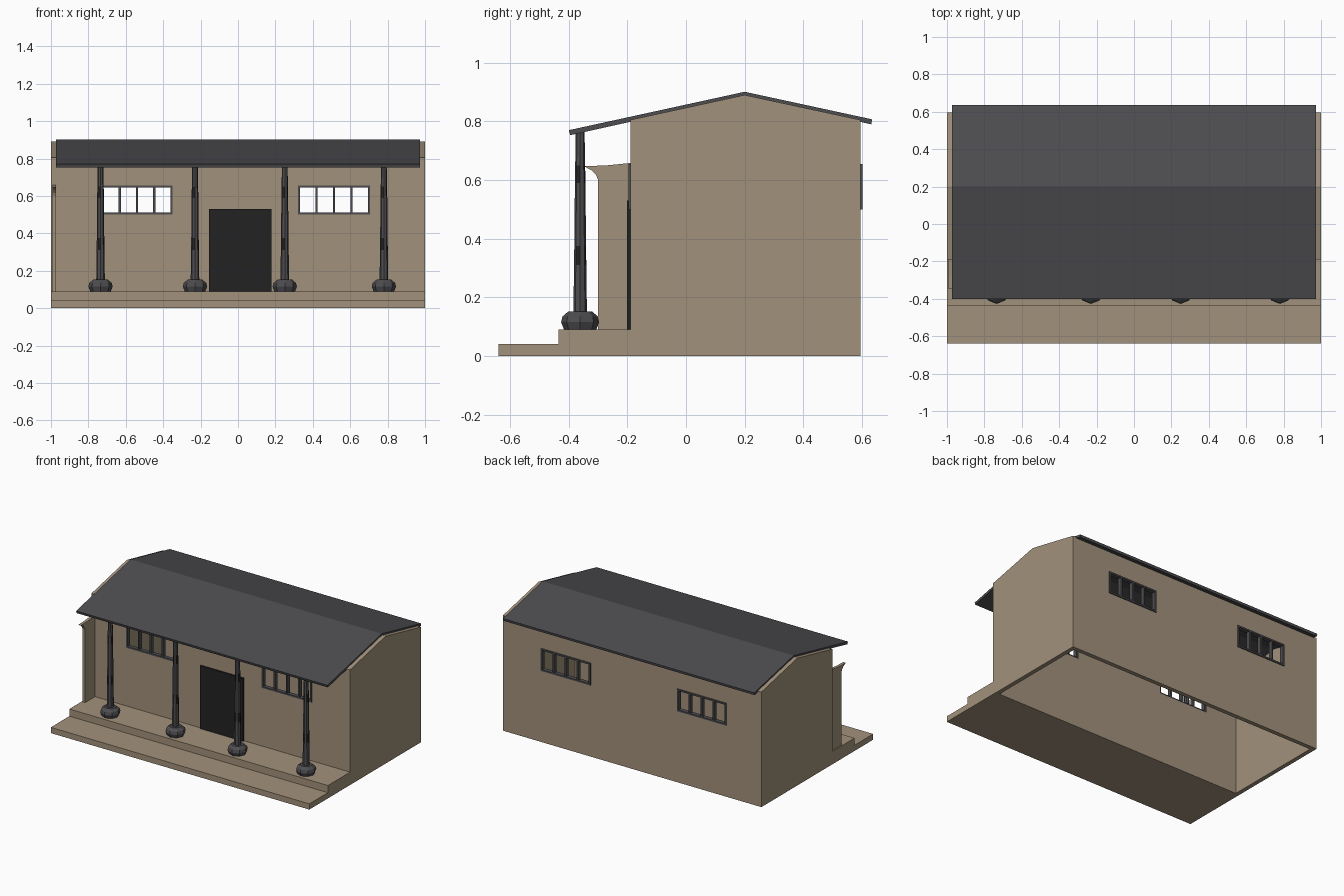
import bpy, bmesh, math
from mathutils import Vector

if "Cube" in bpy.data.objects:
    bpy.data.objects.remove(bpy.data.objects["Cube"], do_unlink=True)


def material(name, rgb):
    m = bpy.data.materials.new(name)
    m.use_nodes = True
    m.diffuse_color = (*rgb, 1)
    bsdf = m.node_tree.nodes["Principled BSDF"]
    bsdf.inputs["Base Color"].default_value = (*rgb, 1)
    bsdf.inputs["Roughness"].default_value = 0.8
    return m


PLASTER = material("tan_plaster", (0.36, 0.285, 0.198))
SLATE = material("slate_grey", (0.075, 0.075, 0.082))
BLACK = material("charcoal", (0.016, 0.016, 0.016))


def finish(name, bm, *mats):
    bmesh.ops.recalc_face_normals(bm, faces=bm.faces)
    mesh = bpy.data.meshes.new(name)
    bm.to_mesh(mesh)
    bm.free()
    for m in mats:
        mesh.materials.append(m)
    ob = bpy.data.objects.new(name, mesh)
    bpy.context.collection.objects.link(ob)
    return ob


def add_box(bm, x, y, z):
    """Box from (min, max) pairs."""
    verts = bmesh.ops.create_cube(bm, size=1)["verts"]
    for v in verts:
        v.co = Vector([(a + b) / 2 + c * (b - a) for c, (a, b) in zip(v.co, (x, y, z))])


def box(name, x, y, z, mat):
    bm = bmesh.new()
    add_box(bm, x, y, z)
    return finish(name, bm, mat)


def prism(name, profile, x0, x1, mat):
    """Extrude a (y, z) outline along x."""
    bm = bmesh.new()
    face = bm.faces.new([bm.verts.new((x0, y, z)) for y, z in profile])
    ext = bmesh.ops.extrude_face_region(bm, geom=[face])["geom"]
    bmesh.ops.translate(bm, vec=(x1 - x0, 0, 0),
                        verts=[g for g in ext if isinstance(g, bmesh.types.BMVert)])
    return finish(name, bm, mat)


def cut(target, cutters):
    for c in cutters:
        c.hide_render = True
        mod = target.modifiers.new("cut", 'BOOLEAN')
        mod.operation, mod.solver, mod.object = 'DIFFERENCE', 'EXACT', c
    bpy.context.view_layer.update()
    deps = bpy.context.evaluated_depsgraph_get()
    mesh = bpy.data.meshes.new_from_object(target.evaluated_get(deps))
    target.modifiers.clear()
    target.data = mesh
    for c in cutters:
        bpy.data.objects.remove(c, do_unlink=True)


FRONT, BACK, RIDGE = -0.19, 0.595, 0.2
WINDOWS = {"right": (-0.73, -0.35), "left": (0.32, 0.705)}
SILL, HEAD = 0.5, 0.655

# Hollow gabled house with window openings
walls = prism("walls", [(FRONT, 0), (BACK, 0), (BACK, 0.805), (RIDGE, 0.89), (FRONT, 0.805)],
              -1, 1, PLASTER)
cutters = [box("room_cutter", (-0.97, 0.97), (FRONT + 0.03, BACK - 0.03), (-0.1, 1.2), PLASTER)]
cutters += [box("window_cutter", x, (-0.6, 1), (SILL, HEAD), PLASTER) for x in WINDOWS.values()]
cut(walls, cutters)

# Stepped porch
prism("porch_steps", [(-0.64, 0), (FRONT, 0), (FRONT, 0.09), (-0.435, 0.09),
                      (-0.435, 0.04), (-0.64, 0.04)], -1, 1, PLASTER)

# Flared wing wall at one end of the porch
prism("wing_wall", [(FRONT, 0.09), (-0.3, 0.09), (-0.3, 0.6), (-0.306, 0.616), (-0.32, 0.632),
                    (-0.348, 0.647), (-0.27, 0.65), (FRONT, 0.658)], -0.993, -0.973, PLASTER)

# Roof with unequal slopes
prism("roof", [(-0.4, 0.77), (RIDGE, 0.901), (0.635, 0.807), (0.632, 0.79),
               (RIDGE, 0.885), (-0.395, 0.753)], -0.972, 0.972, SLATE)

# Double door
box("door", (-0.155, 0.18), (-0.201, FRONT + 0.005), (0.09, 0.53), BLACK)

# Barred window frames
for side, (x0, x1) in WINDOWS.items():
    for wall, y in (("front", (-0.196, -0.168)), ("back", (0.573, 0.602))):
        bm = bmesh.new()
        t = 0.011
        for z in (SILL, HEAD - t):
            add_box(bm, (x0, x1), y, (z, z + t))
        for i in range(5):
            x = x0 + (x1 - x0 - t) * i / 4
            add_box(bm, (x, x + t), y, (SILL, HEAD))
        finish(f"{wall}_{side}_window_frame", bm, SLATE)


def lathe(name, x, y, rings, sides, bands=()):
    """Stack polygon rings (z, radius); alternate faces in the bands turn dark."""
    bm = bmesh.new()
    loops = []
    for z, r in rings:
        loops.append([bm.verts.new((x + r * math.sin(math.tau * i / sides),
                                    y - r * math.cos(math.tau * i / sides), z))
                      for i in range(sides)])
    for k, (a, b) in enumerate(zip(loops, loops[1:])):
        for i in range(sides):
            j = (i + 1) % sides
            f = bm.faces.new((a[i], a[j], b[j], b[i]))
            f.material_index = int(k in bands and i % 2 == 1)
    bm.faces.new(loops[0])
    bm.faces.new(loops[-1])
    return finish(name, bm, SLATE, BLACK)


# Tapered porch columns on octagonal bases
for n, x in enumerate((-0.735, -0.23, 0.25, 0.78), 1):
    lathe(f"column_base_{n}", x, -0.361,
          [(0.09, 0.055), (0.115, 0.065), (0.135, 0.06), (0.152, 0.04)], 8)
    lathe(f"column_{n}", x, -0.361,
          [(0.15, 0.023), (0.31, 0.021), (0.375, 0.02), (0.59, 0.018),
           (0.65, 0.017), (0.763, 0.015)], 8, bands=(1, 3))
